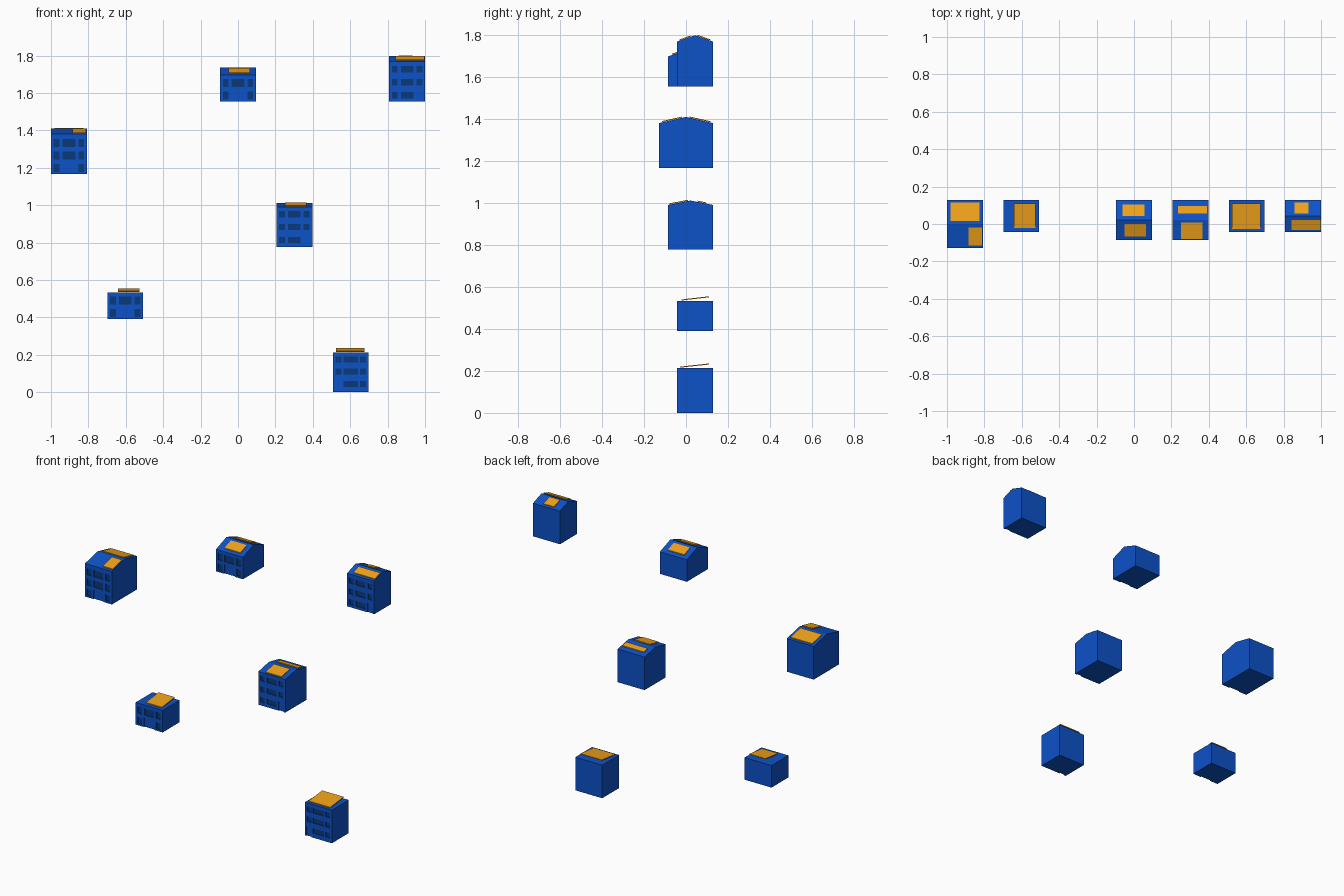
import bpy, bmesh

if "Cube" in bpy.data.objects:
    bpy.data.objects.remove(bpy.data.objects["Cube"])

def material(name, color):
    m = bpy.data.materials.new(name)
    m.diffuse_color = (*color, 1)
    m.use_nodes = True
    m.node_tree.nodes["Principled BSDF"].inputs["Base Color"].default_value = m.diffuse_color
    return m

WALL = material("blue_wall", (0.004, 0.085, 0.58))
GLASS = material("dark_glass", (0.003, 0.042, 0.19))
PANEL = material("orange_panel", (0.87, 0.36, 0.01))

def make_object(name, bm, mat):
    bmesh.ops.recalc_face_normals(bm, faces=bm.faces)
    me = bpy.data.meshes.new(name)
    bm.to_mesh(me)
    bm.free()
    me.materials.append(mat)
    ob = bpy.data.objects.new(name, me)
    bpy.context.collection.objects.link(ob)
    return ob

def add_prism(bm, profile, x0, x1):
    """Extrude a closed (y, z) profile from x0 to x1."""
    face = bm.faces.new([bm.verts.new((x0, y, z)) for y, z in profile])
    ext = bmesh.ops.extrude_face_region(bm, geom=[face])["geom"]
    bmesh.ops.translate(bm, vec=(x1 - x0, 0, 0),
                        verts=[v for v in ext if isinstance(v, bmesh.types.BMVert)])

def prism(name, profile, x0, x1, mat):
    bm = bmesh.new()
    add_prism(bm, profile, x0, x1)
    return make_object(name, bm, mat)

def add_box(bm, x0, x1, y0, y1, z0, z1):
    add_prism(bm, [(y0, z0), (y1, z0), (y1, z1), (y0, z1)], x0, x1)

HALF_W, BACK, FLOOR = 0.096, 0.1285, 0.0711
RECESS, THICK = 0.006, 0.005

def house(name, cx, base, front, floors, rise, rows, door_col, mid_w, panels):
    eave = base + floors * FLOOR
    ridge_y = (front + BACK) / 2
    half_d = (BACK - front) / 2

    def roof_z(y):
        return eave + rise * (1 - abs(y - ridge_y) / half_d)

    # Body with flat or gabled top
    profile = [(front, base), (BACK, base), (BACK, eave), (front, eave)]
    if rise:
        profile.insert(3, (ridge_y, eave + rise))
    body = prism(name + "_walls", profile, cx - HALF_W, cx + HALF_W, WALL)

    # Recessed windows and door
    cut, glass = bmesh.new(), bmesh.new()
    first, pitch, win_h = rows
    for r in range(floors):
        for col in (-1, 0, 1):
            x = cx + col * 0.066
            w = 0.031 if col else mid_w
            z0 = base + first + r * pitch - win_h / 2
            z1 = z0 + win_h
            is_door = r == 0 and col == door_col
            if is_door:
                w += 0.005
                z0, z1 = base - 0.02, base + 0.059
            add_box(cut, x - w / 2, x + w / 2, front - 0.02, front + RECESS, z0, z1)
            if not is_door:
                y = front + RECESS - 0.0005
                glass.faces.new([glass.verts.new(c) for c in (
                    (x - w / 2, y, z0), (x + w / 2, y, z0),
                    (x + w / 2, y, z1), (x - w / 2, y, z1))])
    cutter = make_object(name + "_cutter", cut, WALL)
    cutter.hide_render = True
    mod = body.modifiers.new("openings", 'BOOLEAN')
    mod.operation, mod.solver, mod.object = 'DIFFERENCE', 'EXACT', cutter
    bpy.context.view_layer.objects.active = body
    bpy.ops.object.modifier_apply(modifier=mod.name)
    bpy.data.objects.remove(cutter)
    make_object(name + "_windows", glass, GLASS)

    # Roof panels: on the slope, or tilted up on a flat roof
    for i, (x0, x1, y0, y1) in enumerate(panels):
        if rise:
            z0, z1 = roof_z(y0) + 0.001, roof_z(y1) + 0.001
        else:
            z0, z1 = eave + 0.002, eave + 0.017
        prism(f"{name}_roof_panel_{i + 1}",
              [(y0, z0), (y1, z1), (y1, z1 + THICK), (y0, z0 + THICK)], x0, x1, PANEL)

# name, centre x, base z, front y, floors, roof rise, window rows, door column, mid width, panels
house("house_a", -0.904, 1.167, -0.1285, 3, 0.029, (0.031, 0.067, 0.042), 0, 0.068,
      [(-0.981, -0.826, 0.017, 0.116), (-0.885, -0.813, -0.114, -0.018)])
house("house_b", -0.603, 0.391, -0.043, 2, 0, (0.032, 0.067, 0.042), 0, 0.068,
      [(-0.642, -0.527, -0.021, 0.109)])
house("house_c", 0.0, 1.555, -0.086, 2, 0.039, (0.032, 0.067, 0.044), 0, 0.07,
      [(-0.061, 0.056, 0.044, 0.105), (-0.05, 0.064, -0.066, -0.001)])
house("house_d", 0.301, 0.777, -0.086, 3, 0.021, (0.037, 0.069, 0.033), 1, 0.067,
      [(0.234, 0.389, 0.055, 0.095), (0.25, 0.365, -0.079, 0.009)])
house("house_e", 0.603, 0.0, -0.043, 3, 0, (0.045, 0.065, 0.032), -1, 0.078,
      [(0.523, 0.677, -0.028, 0.109)])
house("house_f", 0.904, 1.555, -0.043, 3, 0.03, (0.033, 0.069, 0.034), 1, 0.067,
      [(0.859, 0.934, 0.055, 0.116), (0.843, 0.998, -0.031, 0.022)])
